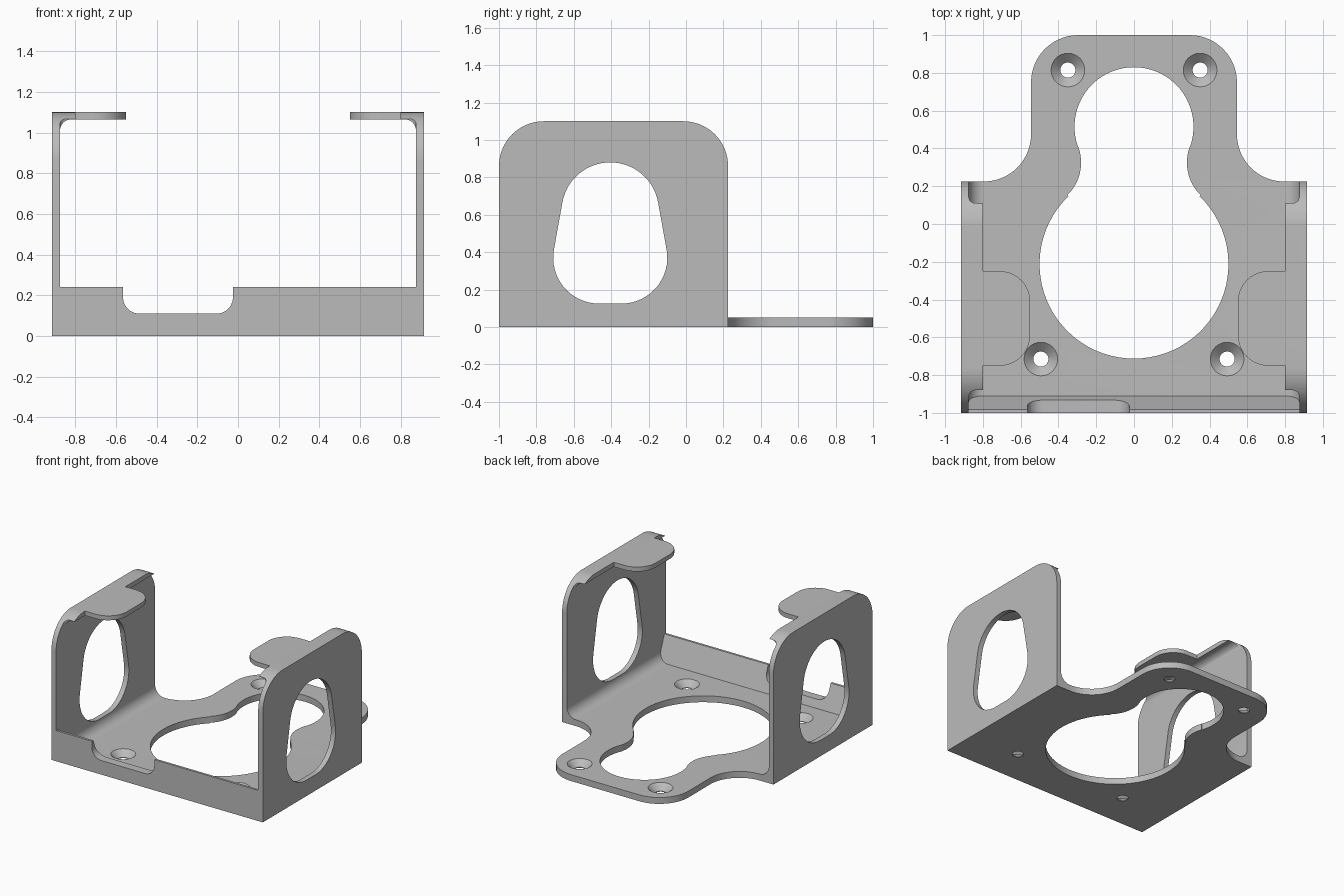
import bpy, bmesh, math
from mathutils import Vector

if "Cube" in bpy.data.objects:
    bpy.data.objects.remove(bpy.data.objects["Cube"])

grey = bpy.data.materials.new("plain grey")
grey.diffuse_color = (0.5, 0.5, 0.5, 1)
grey.use_nodes = True
grey.node_tree.nodes["Principled BSDF"].inputs["Base Color"].default_value = grey.diffuse_color


def arc(cx, cy, r, a0, a1, n=10):
    """Points on an arc, angles in degrees."""
    return [(cx + r * math.cos(math.radians(a0 + (a1 - a0) * i / n)),
             cy + r * math.sin(math.radians(a0 + (a1 - a0) * i / n))) for i in range(n + 1)]


def mirrored(half):
    """Close a right-hand outline with its reflection across the axis."""
    pts = half + [(-x, y) for x, y in reversed(half)]
    return [p for i, p in enumerate(pts) if (Vector(p) - Vector(pts[i - 1])).length > 1e-5]


def prism(name, outline, axis, lo, hi):
    """Extrude a 2D outline along an axis: x uses (y, z), y uses (x, z), z uses (x, y)."""
    place = {"x": lambda a, b: (lo, a, b), "y": lambda a, b: (a, lo, b), "z": lambda a, b: (a, b, lo)}[axis]
    bm = bmesh.new()
    face = bm.faces.new([bm.verts.new(place(a, b)) for a, b in outline])
    ext = bmesh.ops.extrude_face_region(bm, geom=[face])["geom"]
    shift = Vector([hi - lo if axis == c else 0 for c in "xyz"])
    bmesh.ops.translate(bm, vec=shift, verts=[v for v in ext if isinstance(v, bmesh.types.BMVert)])
    bmesh.ops.recalc_face_normals(bm, faces=bm.faces)
    mesh = bpy.data.meshes.new(name)
    bm.to_mesh(mesh)
    bm.free()
    mesh.materials.append(grey)
    obj = bpy.data.objects.new(name, mesh)
    bpy.context.collection.objects.link(obj)
    return obj


def combine(obj, tool, operation):
    """Apply a boolean and discard the tool."""
    mod = obj.modifiers.new(operation, "BOOLEAN")
    mod.operation, mod.solver, mod.object = operation, "EXACT", tool
    bpy.context.view_layer.objects.active = obj
    bpy.ops.object.modifier_apply(modifier=mod.name)
    bpy.data.objects.remove(tool)


# Floor, side walls and top flanges as one bent section
section = [(0.915, 0), (0.915, 1.1), (0.5, 1.1), (0.5, 1.065)]
section += arc(0.82, 1.01, 0.055, 90, 0) + arc(0.795, 0.13, 0.08, 0, -90)
bracket = prism("bracket", mirrored(section), "y", -1.2, 0.5)

# Round the upper wall corners
side = [(-1, -0.1), (0.225, -0.1)] + arc(-0.015, 0.86, 0.24, 0, 90, 16) + arc(-0.76, 0.86, 0.24, 90, 180, 16)
combine(bracket, prism("side_trim", side, "x", -1.1, 1.1), "INTERSECT")

# Trim the flanges to tabs with relief notches at both ends
opening = [(0.875, -1.2)] + arc(0.84, -0.915, 0.035, 0, 90, 6) + [(0.8, -0.88), (0.8, -0.75)]
opening += arc(0.71, -0.59, 0.16, 270, 180) + arc(0.71, -0.41, 0.16, 180, 90)
opening += [(0.8, -0.25), (0.8, 0.11)] + arc(0.84, 0.145, 0.035, -90, 0, 6) + [(0.875, 0.4)]
combine(bracket, prism("flange_trim", mirrored(opening), "z", 0.5, 1.3), "DIFFERENCE")

# Rear tongue with concave shoulders and rounded corners
tongue = [(0.7, 0.1), (0.795, 0.225)] + arc(0.795, 0.475, 0.25, 270, 180, 14) + arc(0.295, 0.75, 0.25, 0, 90, 14)
combine(bracket, prism("tongue", mirrored(tongue), "z", 0, 0.05), "UNION")

# Tapered front lip with a notch
lip = prism("front_lip", [(-1, 0), (-1, 0.24), (-0.982, 0.24), (-0.91, 0.05), (-0.9, 0)], "x", -0.9, 0.9)
notch = [(-0.025, 0.4), (-0.565, 0.4)] + arc(-0.485, 0.19, 0.08, 180, 270) + arc(-0.105, 0.19, 0.08, 270, 360)
combine(lip, prism("lip_notch", notch, "y", -1.2, -0.8), "DIFFERENCE")
combine(bracket, lip, "UNION")

# Keyhole opening: two circles joined by a smooth neck
a_low = math.degrees(math.atan2(0.5375, 0.52))
a_up = math.degrees(math.atan2(-0.19, 0.52))
keyhole = arc(0, -0.2125, 0.5, -90, a_low, 28)
keyhole += arc(0.52, 0.325, 0.24, 180 + a_low, 180 + a_up, 12)
keyhole += arc(0, 0.515, 0.315, a_up, 90, 20)
combine(bracket, prism("keyhole", mirrored(keyhole), "z", -0.2, 0.3), "DIFFERENCE")

# Tapered window through both side walls
window = mirrored(arc(0.06, 0.37, 0.245, -90, 10.2, 16) + arc(0, 0.62, 0.26, 10.2, 90, 16))
window = [(y - 0.405, z) for y, z in window]
combine(bracket, prism("side_window", window, "x", -1.2, 1.2), "DIFFERENCE")

# Countersunk screw holes
for x, y in ((0.35, 0.815), (-0.35, 0.815), (0.493, -0.715), (-0.493, -0.715)):
    bm = bmesh.new()
    rings = [[bm.verts.new((x + r * math.cos(i * math.tau / 32), y + r * math.sin(i * math.tau / 32), z))
              for i in range(32)] for r, z in ((0.04, -0.1), (0.04, 0.005), (0.089, 0.05), (0.089, 0.1))]
    for a, b in zip(rings, rings[1:]):
        for i in range(32):
            bm.faces.new((a[i], a[(i + 1) % 32], b[(i + 1) % 32], b[i]))
    bm.faces.new(rings[0])
    bm.faces.new(rings[-1])
    bmesh.ops.recalc_face_normals(bm, faces=bm.faces)
    mesh = bpy.data.meshes.new("screw_hole")
    bm.to_mesh(mesh)
    bm.free()
    mesh.materials.append(grey)
    hole = bpy.data.objects.new("screw_hole", mesh)
    bpy.context.collection.objects.link(hole)
    combine(bracket, hole, "DIFFERENCE")

# Smooth bends, crisp edges
bpy.ops.object.select_all(action="DESELECT")
bracket.select_set(True)
bpy.context.view_layer.objects.active = bracket
bpy.ops.object.shade_smooth_by_angle(angle=math.radians(30))
